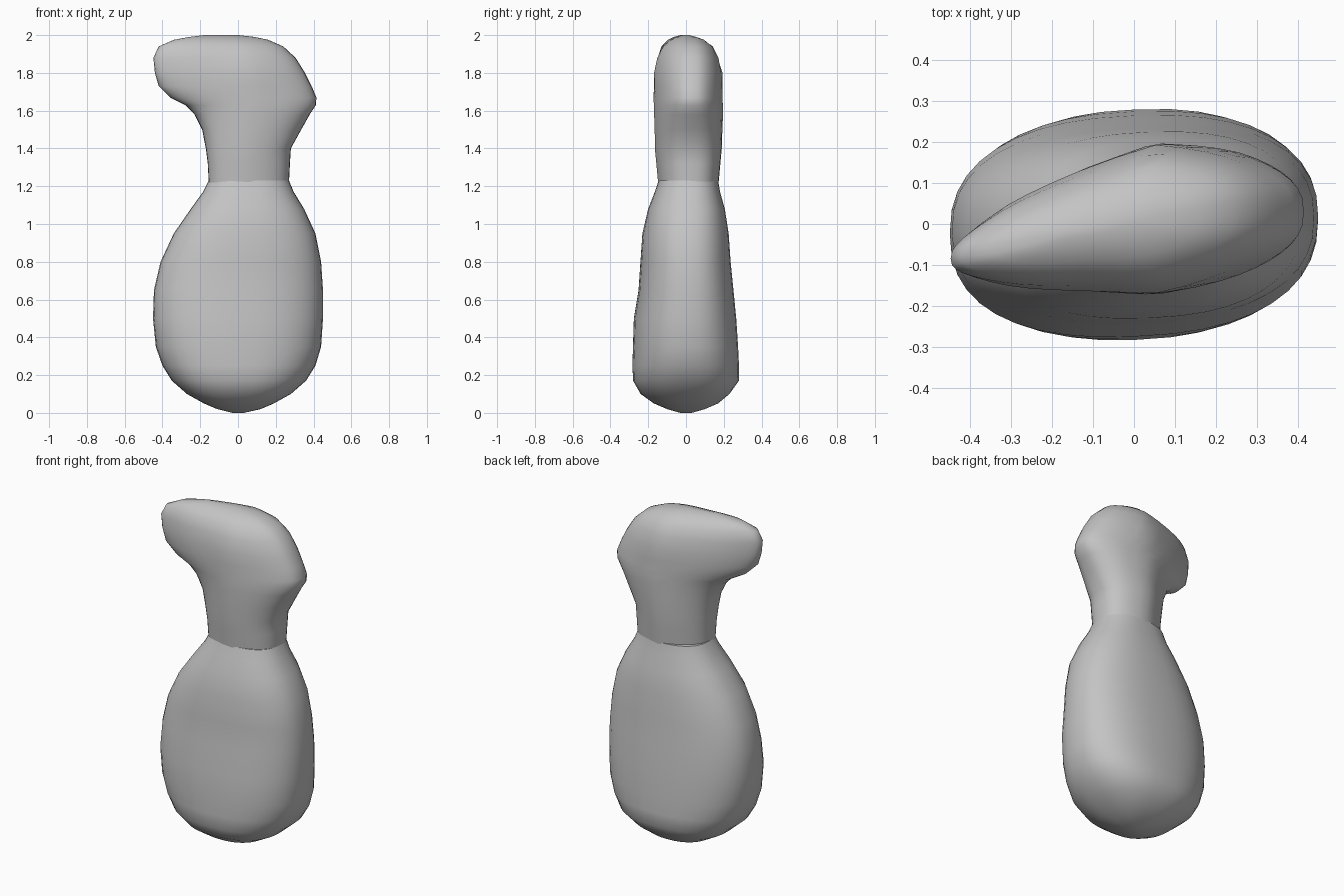
import bpy, bmesh
from math import sin, cos, pi, copysign

cube = bpy.data.objects.get("Cube")
if cube:
    bpy.data.objects.remove(cube, do_unlink=True)

SIDES = 40

grey = bpy.data.materials.new("plain_grey")
grey.use_nodes = True
colour = (0.55, 0.55, 0.55, 1)
grey.diffuse_color = colour
grey.node_tree.nodes["Principled BSDF"].inputs["Base Color"].default_value = colour


def lerp_table(table, x):
    """Interpolate (x, a, b) rows at x."""
    if x <= table[0][0]:
        return table[0][1:]
    for p, q in zip(table, table[1:]):
        if x <= q[0]:
            f = (x - p[0]) / (q[0] - p[0])
            return [u + (v - u) * f for u, v in zip(p[1:], q[1:])]
    return table[-1][1:]


def squircle(power):
    """Unit rounded-oval outline."""
    for i in range(SIDES):
        c, s = cos(2 * pi * i / SIDES), sin(2 * pi * i / SIDES)
        yield (copysign(abs(c) ** (2 / power), c),
               copysign(abs(s) ** (2 / power), s))


def loft(name, rings):
    """Skin a stack of rings and cap both ends."""
    bm = bmesh.new()
    loops = [[bm.verts.new(p) for p in ring] for ring in rings]
    for low, high in zip(loops, loops[1:]):
        for i in range(SIDES):
            j = (i + 1) % SIDES
            bm.faces.new((low[i], low[j], high[j], high[i]))
    bm.faces.new(loops[0][::-1])
    bm.faces.new(loops[-1])
    mesh = bpy.data.meshes.new(name)
    bm.to_mesh(mesh)
    bm.free()
    mesh.materials.append(grey)
    obj = bpy.data.objects.new(name, mesh)
    bpy.context.collection.objects.link(obj)
    bpy.ops.object.select_all(action="DESELECT")
    obj.select_set(True)
    bpy.context.view_layer.objects.active = obj
    bpy.ops.object.shade_smooth_by_angle(angle=0.9)


# Bottle body: height, left edge, right edge, front edge, back edge
body_levels = [
    (0.0, -.03, .03, -.03, .03), (.02, -.11, .12, -.10, .10),
    (.05, -.18, .19, -.17, .17), (.1, -.27, .28, -.24, .23),
    (.17, -.35, .36, -.28, .28), (.25, -.40, .41, -.283, .28),
    (.35, -.435, .44, -.28, .275), (.5, -.45, .45, -.275, .265),
    (.65, -.445, .45, -.25, .25), (.8, -.41, .44, -.24, .235),
    (.95, -.34, .41, -.23, .225), (1.08, -.25, .35, -.20, .205),
    (1.17, -.185, .295, -.165, .18), (1.23, -.155, .27, -.145, .17),
]
body = []
for z, x0, x1, y0, y1 in body_levels:
    cx, rx, cy, ry = (x0 + x1) / 2, (x1 - x0) / 2, (y0 + y1) / 2, (y1 - y0) / 2
    body.append([(cx + rx * u, cy + ry * v + .04 * rx * u, z)
                 for u, v in squircle(2.4)])
loft("bottle_body", body)

# Spray head: height, nozzle edge, rear edge, width factor
head_levels = [
    (1.22, -.155, .27, .87), (1.32, -.16, .275, .92), (1.40, -.17, .28, .96),
    (1.5, -.19, .335, .98), (1.58, -.23, .38, 1), (1.63, -.28, .413, 1),
    (1.67, -.36, .415, 1), (1.73, -.42, .39, 1), (1.80, -.44, .355, .99),
    (1.88, -.448, .305, .9), (1.94, -.42, .24, .74),
    (1.975, -.34, .16, .5), (1.99, -.26, .09, .3), (2.0, -.18, 0, .1),
]
# The nozzle is slim and swings forward: x, middle y, half width
head_plan = [(-.45, -.085, .08), (-.3, -.05, .12), (-.1, -.01, .155),
             (.05, .012, .185), (.25, .025, .165), (.42, .03, .14)]
head = []
for z, x0, x1, k in head_levels:
    ring = []
    for u, v in squircle(2.6):
        x = (x0 + x1) / 2 + (x1 - x0) / 2 * u
        mid, half = lerp_table(head_plan, x)
        ring.append((x, mid + half * k * v, z))
    head.append(ring)
loft("spray_head", head)
